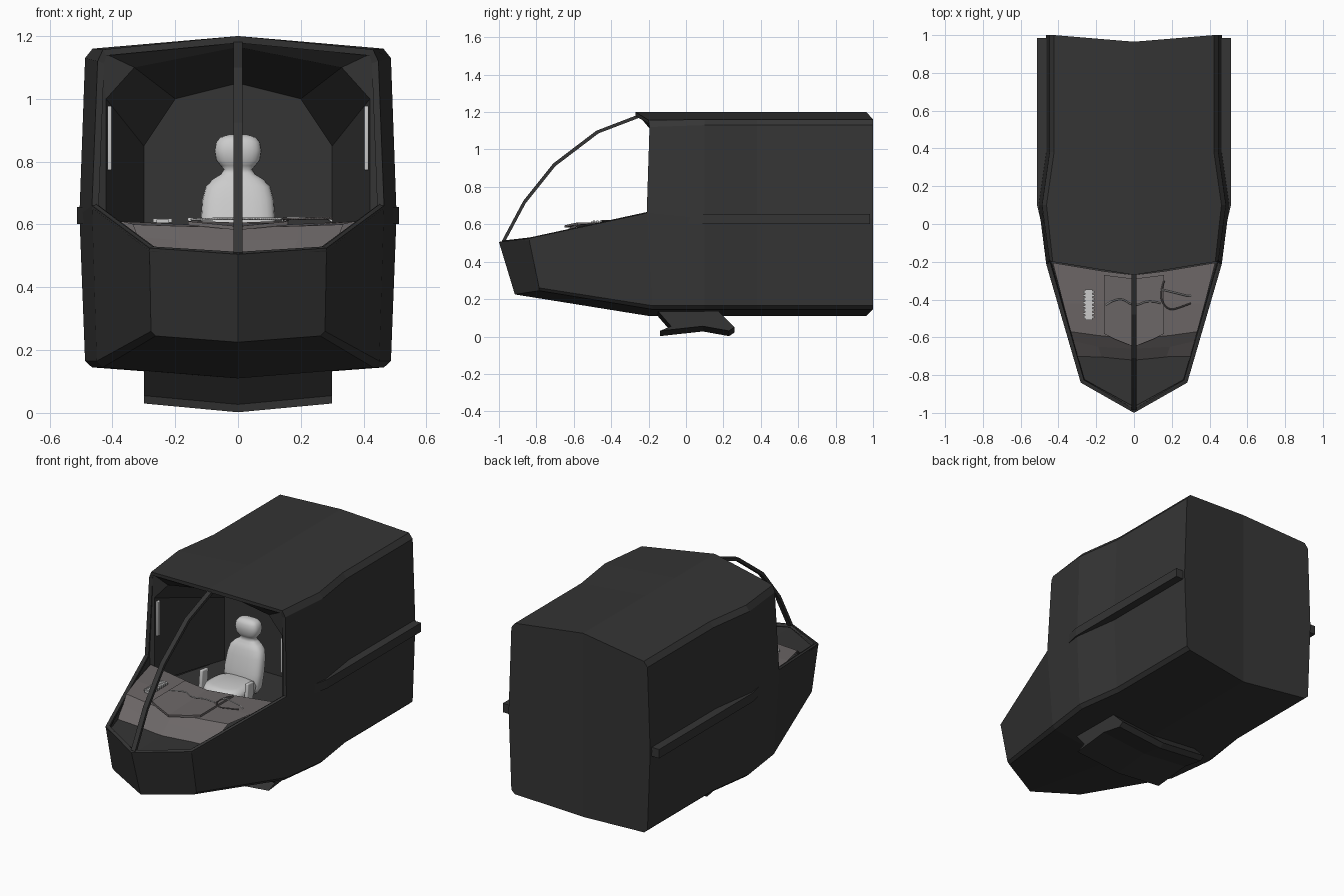
import bpy, bmesh, math
from mathutils import Vector

if "Cube" in bpy.data.objects:
    bpy.data.objects.remove(bpy.data.objects["Cube"])


def material(name, c):
    m = bpy.data.materials.new(name)
    m.diffuse_color = (*c, 1)
    m.use_nodes = True
    m.node_tree.nodes["Principled BSDF"].inputs["Base Color"].default_value = m.diffuse_color
    return m


DARK = material("dark_hull", (0.035, 0.035, 0.035))
BROWN = material("console_grey", (0.15, 0.135, 0.135))


def mesh(name, verts, faces, mat=None, mirror=False, thick=0, smooth=False):
    """Mesh object; mirror=True also adds the -x half and welds the seam."""
    bm = bmesh.new()
    for s in ((1, -1) if mirror else (1,)):
        vs = [bm.verts.new((s * v[0], v[1], v[2])) for v in verts]
        for f in faces:
            bm.faces.new([vs[i] for i in (f if s > 0 else f[::-1])])
    bmesh.ops.remove_doubles(bm, verts=bm.verts, dist=1e-4)
    bmesh.ops.recalc_face_normals(bm, faces=bm.faces)
    me = bpy.data.meshes.new(name)
    bm.to_mesh(me)
    bm.free()
    ob = bpy.data.objects.new(name, me)
    bpy.context.collection.objects.link(ob)
    if mat:
        me.materials.append(mat)
    if thick:
        mod = ob.modifiers.new("shell", 'SOLIDIFY')
        mod.thickness = thick
    if smooth:
        me.polygons.foreach_set("use_smooth", [True] * len(me.polygons))
    return ob


def loft(name, rings, closed=False, caps=(), **kw):
    n = len(rings[0])
    verts = [p for r in rings for p in r]
    faces = [(k * n + i, k * n + (i + 1) % n, (k + 1) * n + (i + 1) % n, (k + 1) * n + i)
             for k in range(len(rings) - 1) for i in range(n if closed else n - 1)]
    for c in caps:
        k = c % len(rings)
        faces.append(tuple(range(k * n, k * n + n)))
    return mesh(name, verts, faces, **kw)


def box(name, c, size, mat=None, rot=(0, 0, 0), bevel=0):
    x, y, z = (s / 2 for s in size)
    ob = loft(name, [[(-x, -y, h), (x, -y, h), (x, y, h), (-x, y, h)] for h in (-z, z)],
              closed=True, caps=(0, 1), mat=mat, smooth=bevel > 0)
    ob.location, ob.rotation_euler = c, rot
    if bevel:
        b = ob.modifiers.new("round", 'BEVEL')
        b.width, b.segments = bevel, 4
    return ob


def tube(name, pts, r, mat=None, smooth=False):
    cu = bpy.data.curves.new(name, 'CURVE')
    cu.dimensions = '3D'
    cu.bevel_depth, cu.bevel_resolution = r, 0
    cu.use_fill_caps = True
    sp = cu.splines.new('NURBS' if smooth else 'POLY')
    sp.points.add(len(pts) - 1)
    for p, q in zip(sp.points, pts):
        p.co = (*q, 1)
    if smooth:
        sp.use_endpoint_u = True
        sp.order_u = 3
    ob = bpy.data.objects.new(name, cu)
    bpy.context.collection.objects.link(ob)
    if mat:
        cu.materials.append(mat)


# Hull: half sections (bottom centre -> roof centre) at stations along y
def section(y, w, yc=None):
    yc = y if yc is None else yc
    return [(0, yc, .11), (w - .04, y, .145), (w - .018, y, .165), (w, y, .63),
            (w - .018, y, 1.13), (w - .042, y, 1.16), (0, yc, 1.2)]


st = [section(1, .465, .965), section(.38, .465), section(.1, .505),
      [(0, -.2, .11), (.43, -.18, .145), (.45, -.18, .165), (.465, -.21, .66),
       (.447, -.195, 1.12), (.43, -.2, 1.157), (0, -.27, 1.2)]]
verts = [p for s in st for p in s]
faces = [(k * 7 + i, k * 7 + i + 1, k * 7 + i + 8, k * 7 + i + 7) for k in range(3) for i in range(6)]
faces.append(tuple(range(7)))
# open-topped bow
verts += [(0, -.915, .225), (.262, -.785, .245), (.277, -.785, .26), (.282, -.84, .525), (0, -1, .505)]
faces += [(21 + i, 22 + i, 29 + i, 28 + i) for i in range(3)] + [(28, 29, 30, 31, 32)]
mesh("hull_shell", verts, faces, mat=DARK, mirror=True, thick=.022)

# Rim bead round the bow
rim = [(.452, -.21, .652), (.272, -.832, .517), (0, -.98, .5)]
tube("bow_rim", rim + [(-x, y, z) for x, y, z in rim[1::-1]], .013, DARK)

# Cockpit frame and inner liner narrowing to a bulkhead
loft("cockpit_liner", [
    [(.455, -.197, .5), (.44, -.192, 1.11), (.425, -.195, 1.145), (0, -.26, 1.19)],
    [(.42, -.185, .5), (.42, -.185, 1.0), (.33, -.185, 1.1), (0, -.2, 1.165)],
    [(.3, .3, .48), (.3, .3, .85), (.2, .3, 1.0), (0, .3, 1.05)]],
    mat=DARK, mirror=True)
mesh("bulkhead", [(0, .3, .48), (.3, .3, .48), (.3, .3, .85), (.2, .3, 1), (0, .3, 1.05)],
     [(0, 1, 2, 3, 4)], mat=DARK, mirror=True)
mesh("cockpit_floor", [(0, -.6, .48), (.34, -.6, .48), (.44, -.19, .48), (.3, .31, .48), (0, .31, .48)],
     [(0, 1, 2, 3, 4)], mat=DARK, mirror=True)

# Side rails
rail = [(.49, 0), (.513, .1), (.513, .985), (.44, .985), (.44, .1)]
for s, side in ((1, "right"), (-1, "left")):
    loft(side + "_rail", [[(s * x, y, z) for x, y in rail] for z in (.602, .655)],
         closed=True, caps=(0, 1), mat=DARK)

# Landing skid: side profile swept across a shallow V
skid = [(-.18, .17), (-.08, .055), (-.14, .03), (.09, .055), (.23, .03), (.26, .05), (.16, .15)]
loft("landing_skid", [[(x, y, z + d) for y, z in skid] for x, d in ((-.3, 0), (0, -.028), (.3, 0))],
     closed=True, caps=(0, -1), mat=DARK)

# Canopy strut
arc = [(-.985, .51), (-.87, .725), (-.71, .925), (-.48, 1.1), (-.25, 1.188)]
loft("canopy_strut", [[(-.014, y, z), (.014, y, z), (.014, y + .012, z - .014), (-.014, y + .012, z - .014)]
                      for y, z in arc], closed=True, caps=(0, -1), mat=DARK)

# Nose deck
mesh("nose_deck", [(0, -.98, .495), (.27, -.83, .505), (.315, -.68, .51), (0, -.68, .5)],
     [(0, 1, 2, 3)], mat=DARK, mirror=True)

# Dashboard: curved apron, flat top, side wings and a knee cut-out
loft("dashboard", [
    [(0, -.72, .5), (.17, -.71, .5), (.3, -.7, .51)],
    [(0, -.66, .55), (.19, -.65, .55), (.32, -.62, .56)],
    [(0, -.61, .59), (.19, -.59, .595), (.335, -.57, .6)],
    [(0, -.42, .6), (.16, -.42, .6), (.375, -.42, .61)],
    [(0, -.27, .585), (.16, -.25, .6), (.43, -.205, .61)],
    [(0, -.27, .48), (.16, -.25, .48), (.43, -.205, .48)]],
    mat=BROWN, mirror=True)
loft("centre_panel", [[(x, y, z + h) for x, y, z in
     ((0, -.65, .582), (.1, -.61, .592), (.16, -.58, .598), (.16, -.27, .6), (0, -.29, .594))]
     for h in (0, .012)], closed=True, caps=(0, 1), mat=BROWN, mirror=True)

# Key bank on the left, cables and lever on the right
for i in range(8):
    box("console_key", (-.24, -.36 - i * .019, .613), (.06, .011, .012))
box("key_base", (-.24, -.427, .61), (.04, .16, .012))
tube("cable_centre", [(-.15, -.43, .615), (-.08, -.38, .618), (0, -.44, .618),
                      (.08, -.4, .618), (.14, -.42, .618)], .004, None, True)
tube("cable_right", [(.16, -.3, .615), (.13, -.38, .618), (.18, -.46, .618),
                     (.25, -.44, .62), (.3, -.42, .62)], .004, BROWN, True)
tube("lever", [(.14, -.35, .612), (.16, -.35, .622), (.28, -.38, .622), (.3, -.38, .61)], .004)

# Lamp strips
for s in (1, -1):
    box("lamp_strip", (s * .409, -.165, .875), (.014, .025, .205), bevel=.004)
    box("armrest", (s * .15, -.11, .565), (.022, .06, .11), rot=(-.1, 0, 0), bevel=.006)


# Seat: rounded rings up the back and over the headrest
def ring(z, y, w, d, n=24):
    pts = []
    for i in range(n):
        c, s = math.cos(2 * math.pi * i / n), math.sin(2 * math.pi * i / n)
        pts.append((w * math.copysign(abs(c) ** .7, c), y + d * math.copysign(abs(s) ** .7, s), z))
    return pts


back = [(.49, .04, .1, .035), (.52, .045, .117, .045), (.6, .06, .12, .05), (.68, .08, .114, .05),
        (.72, .09, .103, .047), (.745, .095, .08, .04), (.76, .1, .055, .032), (.775, .1, .045, .028),
        (.787, .1, .055, .036), (.805, .1, .07, .045), (.835, .1, .075, .048), (.862, .1, .07, .045),
        (.878, .1, .057, .034), (.886, .1, .03, .018)]
loft("seat_back", [ring(*r) for r in back], closed=True, caps=(0, -1), smooth=True)
base = [(.485, -.08, .09, .1), (.5, -.08, .12, .125), (.54, -.08, .128, .132),
        (.565, -.08, .118, .12), (.575, -.08, .085, .09)]
loft("seat_cushion", [ring(*r) for r in base], closed=True, caps=(0, -1), smooth=True)
